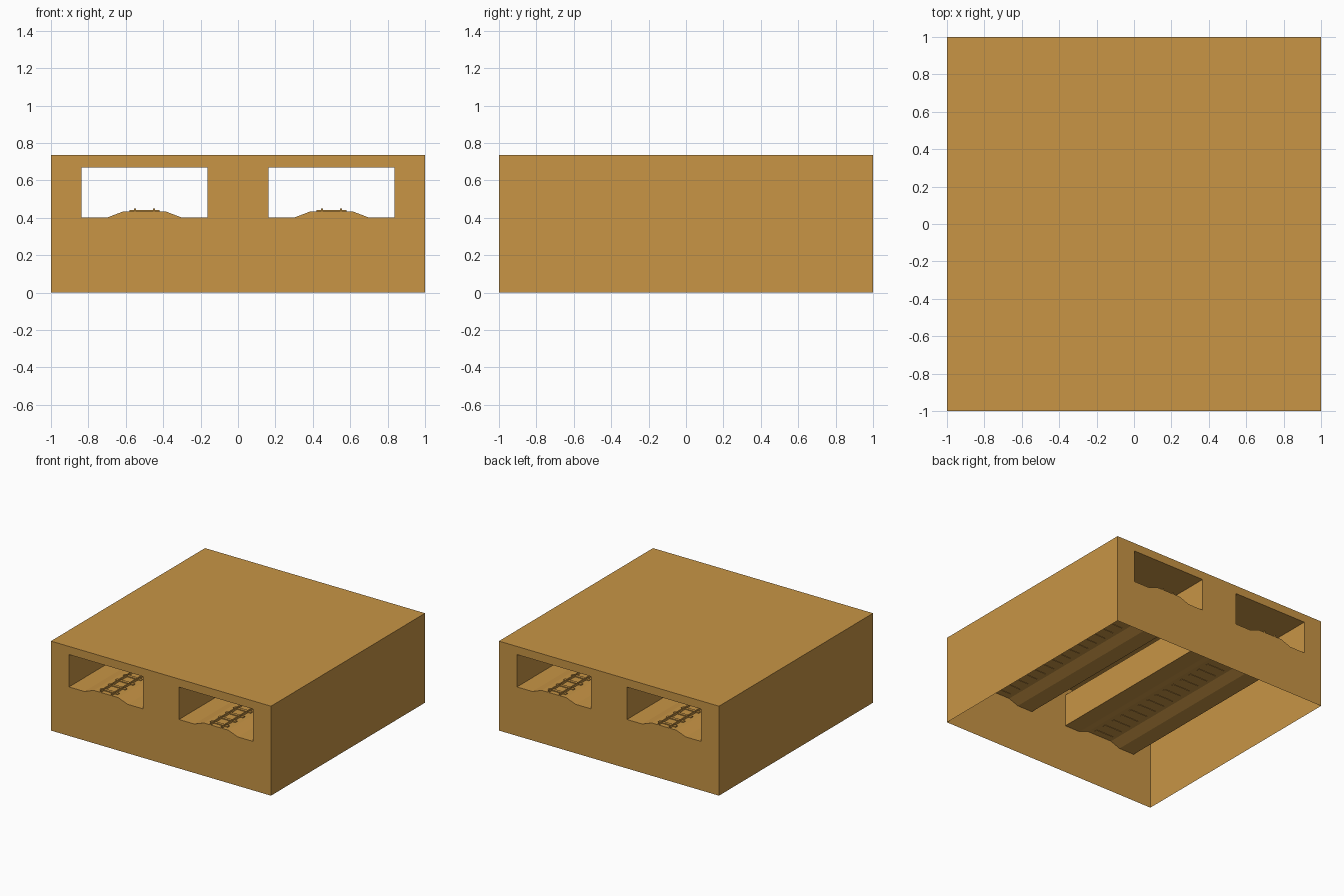
import bpy, bmesh

if "Cube" in bpy.data.objects:
    bpy.data.objects.remove(bpy.data.objects["Cube"])

TOP = 0.735
HALF_TUNNEL, ROOF, FLOOR = 0.336, 0.668, 0.402
BED = 0.434
TRACKS = (-0.5, 0.5)

mat = bpy.data.materials.new("ochre")
mat.diffuse_color = (0.58, 0.30, 0.06, 1)
mat.use_nodes = True
mat.node_tree.nodes["Principled BSDF"].inputs["Base Color"].default_value = mat.diffuse_color


def finish(name, bm):
    bmesh.ops.recalc_face_normals(bm, faces=bm.faces)
    mesh = bpy.data.meshes.new(name)
    bm.to_mesh(mesh)
    bm.free()
    mesh.materials.append(mat)
    obj = bpy.data.objects.new(name, mesh)
    bpy.context.collection.objects.link(obj)
    return obj


def add_box(bm, lo, hi):
    verts = bmesh.ops.create_cube(bm, size=1)["verts"]
    for v in verts:
        for i in range(3):
            v.co[i] = hi[i] if v.co[i] > 0 else lo[i]


# Solid block
bm = bmesh.new()
add_box(bm, (-1, -1, 0), (1, 1, TOP))
block = finish("tunnel_block", bm)

# Tunnel cutters: rectangle with a raised ballast bed along the floor
profile = [(-HALF_TUNNEL, FLOOR), (-0.197, FLOOR), (-0.112, BED), (0.112, BED),
           (0.197, FLOOR), (HALF_TUNNEL, FLOOR), (HALF_TUNNEL, ROOF), (-HALF_TUNNEL, ROOF)]
bm = bmesh.new()
for cx in TRACKS:
    face = bm.faces.new([bm.verts.new((cx + x, -1.2, z)) for x, z in profile])
    ext = bmesh.ops.extrude_face_region(bm, geom=[face], use_keep_orig=True)["geom"]
    for v in (g for g in ext if isinstance(g, bmesh.types.BMVert)):
        v.co.y = 1.2
cutter = finish("tunnel_cutter", bm)

mod = block.modifiers.new("tunnels", 'BOOLEAN')
mod.operation = 'DIFFERENCE'
mod.solver = 'EXACT'
mod.object = cutter
bpy.context.view_layer.objects.active = block
bpy.ops.object.modifier_apply(modifier=mod.name)
bpy.data.objects.remove(cutter)

# Open underside: the block is a hollow shell
bm = bmesh.new()
bm.from_mesh(block.data)
under = [f for f in bm.faces if all(v.co.z < 1e-4 for v in f.verts)]
bmesh.ops.delete(bm, geom=under, context='FACES')
bm.to_mesh(block.data)
bm.free()

# Railway tracks
for side, cx in zip(("left", "right"), TRACKS):
    bm = bmesh.new()
    for i in range(20):
        y = -0.95 + 0.1 * i
        add_box(bm, (cx - 0.08, y - 0.012, BED - 0.003), (cx + 0.08, y + 0.012, 0.441))
    finish(side + "_sleepers", bm)

    bm = bmesh.new()
    for dx in (-0.05, 0.05):
        add_box(bm, (cx + dx - 0.005, -1, BED), (cx + dx + 0.005, 1, 0.45))
    finish(side + "_rails", bm)
